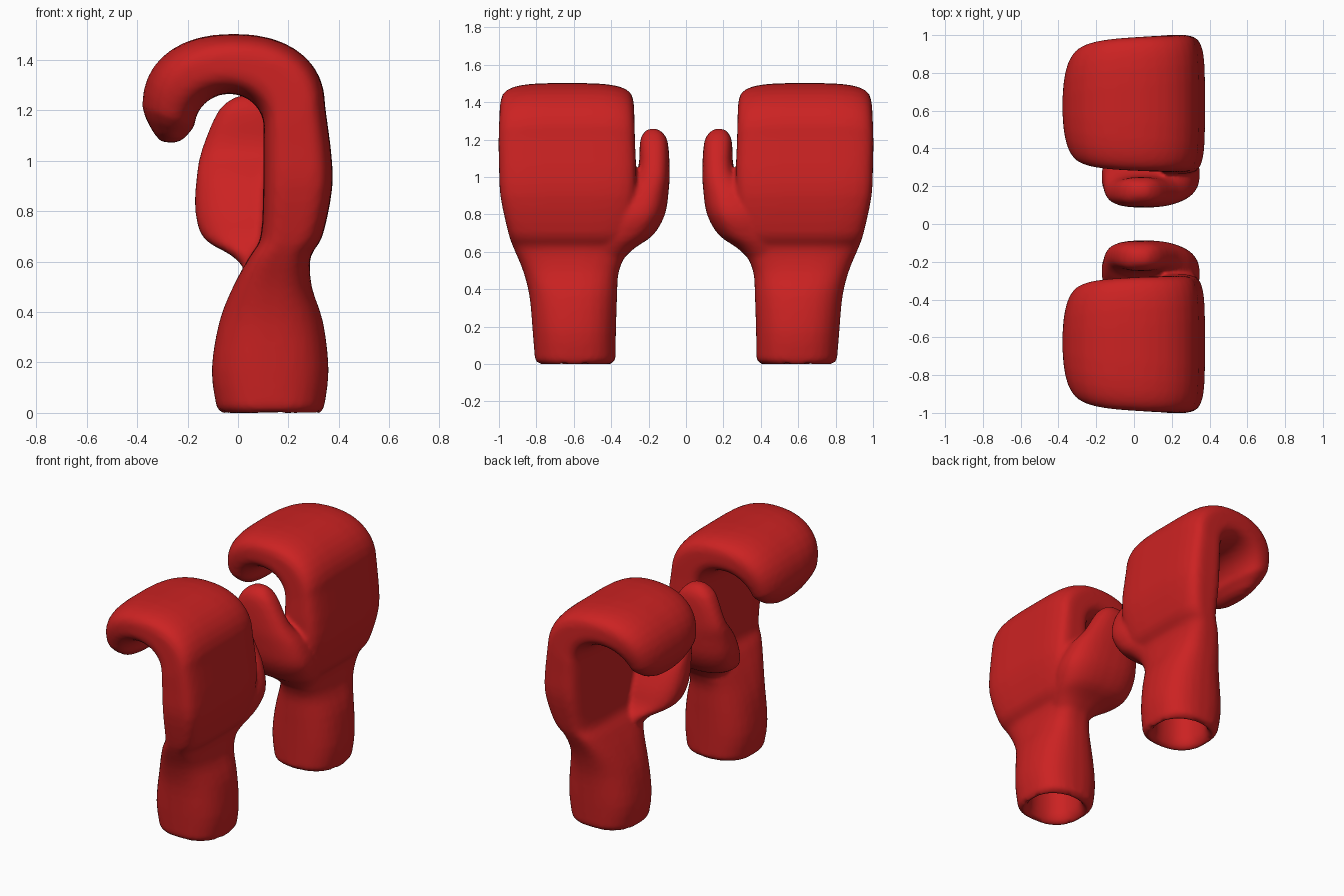
import bpy, bmesh
from math import sin, cos, pi, radians, copysign
from mathutils import Vector

if "Cube" in bpy.data.objects:
    bpy.data.objects.remove(bpy.data.objects["Cube"])

SEG = 28

# Red leather
red = bpy.data.materials.new("red_leather")
red.diffuse_color = (0.6, 0.016, 0.016, 1)
red.use_nodes = True
red.node_tree.nodes["Principled BSDF"].inputs["Base Color"].default_value = red.diffuse_color


def spow(v, n):
    return copysign(abs(v) ** (2 / n), v)


def section(outer, inner, y0, y1, n):
    """Rounded-box ring spanning an outer and inner (x, z) point and a y range."""
    o, i = Vector((outer[0], 0, outer[1])), Vector((inner[0], 0, inner[1]))
    ring = []
    for k in range(SEG):
        a = 2 * pi * (k + 0.5) / SEG
        p = (o + i) / 2 + (o - i) / 2 * spow(cos(a), n)
        p.y = (y0 + y1) / 2 + (y1 - y0) / 2 * spow(sin(a), n)
        ring.append(p)
    return ring


def level(z, x0, x1, y0, y1, n):
    return section((x1, z), (x0, z), y0, y1, n)


def spline(keys, steps=3):
    """Smooth curve through key tuples."""
    pts = [Vector(k) for k in keys]
    ext = [pts[0]] + pts + [pts[-1]]
    for a, b, c, d in zip(ext, ext[1:], ext[2:], ext[3:]):
        for s in range(steps):
            t = s / steps
            yield (b * 2 + (c - a) * t + (a * 2 - b * 5 + c * 4 - d) * t ** 2
                   + (b * 3 - a - c * 3 + d) * t ** 3) / 2
    yield pts[-1]


def loft(bm, sections):
    rings = [[bm.verts.new(p) for p in s] for s in sections]
    for r, s in zip(rings, rings[1:]):
        for k in range(SEG):
            j = (k + 1) % SEG
            bm.faces.new((r[k], r[j], s[j], s[k]))
    bm.faces.new(rings[0][::-1])
    bm.faces.new(rings[-1])


def arc(cx, cz, rx, rz, n, a):
    return cx + rx * spow(cos(a), n), cz + rz * spow(sin(a), n)


# Hollow cuff opening: cuff outline shrunk towards its centre
hand = [level(z, 0.13 - 0.23 * s, 0.13 + 0.23 * s, 0.595 - 0.22 * s, 0.595 + 0.22 * s, 2.3)
        for z, s in ((0.28, 0.5), (0.25, 0.66), (0.05, 0.67), (0.01, 0.74), (-0.004, 0.84))]

# Cuff, wrist and back of hand: z, x range, y range
palm_keys = [
    (0.02, -0.085, 0.342, 0.377, 0.808),
    (0.17, -0.105, 0.36, 0.374, 0.82),
    (0.36, -0.075, 0.338, 0.368, 0.837),
    (0.50, -0.02, 0.293, 0.358, 0.872),
    (0.62, 0.045, 0.288, 0.305, 0.922),
    (0.70, 0.09, 0.335, 0.29, 0.95),
    (0.90, 0.10, 0.375, 0.268, 0.993),
    (1.06, 0.10, 0.367, 0.266, 1.0),
]
for v in spline(palm_keys):
    blend = min(max((v[0] - 0.35) / 0.5, 0), 1)
    hand.append(level(*v, 2.5 + 2 * blend * blend * (3 - 2 * blend)))

# Curled fingers: sweep between an outer and an inner arch, rounding off to the tip
for step in range(19):
    t = step / 18
    a = radians(180 * t)
    taper = t ** 4
    hand.append(section(arc(-0.017, 1.213, 0.363, 0.29, 2.25, a),
                        arc(-0.035, 1.135, 0.137, 0.13, 2, a),
                        0.272 + 0.014 * t + 0.06 * taper,
                        1.003 - 0.02 * t - 0.08 * taper, 4.5 - 2.1 * t))
hand.append(section((-0.365, 1.165), (-0.19, 1.115), 0.38, 0.865, 2.3))
hand.append(section((-0.335, 1.11), (-0.215, 1.085), 0.44, 0.80, 2.2))
hand.append(section((-0.305, 1.075), (-0.25, 1.07), 0.52, 0.72, 2.2))

# Thumb swelling out of the wrist: z, x range, y range
thumb_keys = [
    (0.54, 0.05, 0.25, 0.36, 0.55),
    (0.62, -0.02, 0.29, 0.275, 0.51),
    (0.69, -0.135, 0.325, 0.175, 0.45),
    (0.80, -0.17, 0.35, 0.112, 0.41),
    (0.93, -0.165, 0.31, 0.092, 0.345),
    (1.04, -0.145, 0.235, 0.087, 0.258),
    (1.20, -0.077, 0.14, 0.10, 0.245),
    (1.258, 0.0, 0.07, 0.15, 0.205),
]
thumb = [level(*v, 2.6) for v in spline(thumb_keys)]

bm = bmesh.new()
loft(bm, hand)
loft(bm, thumb)
bmesh.ops.recalc_face_normals(bm, faces=bm.faces[:])
mesh = bpy.data.meshes.new("padded_gloves")
bm.to_mesh(mesh)
bm.free()
mesh.materials.append(red)
gloves = bpy.data.objects.new("padded_gloves", mesh)
bpy.context.collection.objects.link(gloves)

# Fuse thumb into hand, soften the seams, mirror to make the pair
remesh = gloves.modifiers.new("fuse", "REMESH")
remesh.mode = "VOXEL"
remesh.voxel_size = 0.014
remesh.use_smooth_shade = True
soft = gloves.modifiers.new("soften", "SMOOTH")
soft.factor = 0.5
soft.iterations = 7
mirror = gloves.modifiers.new("pair", "MIRROR")
mirror.use_axis = (False, True, False)
mirror.use_mirror_merge = False
